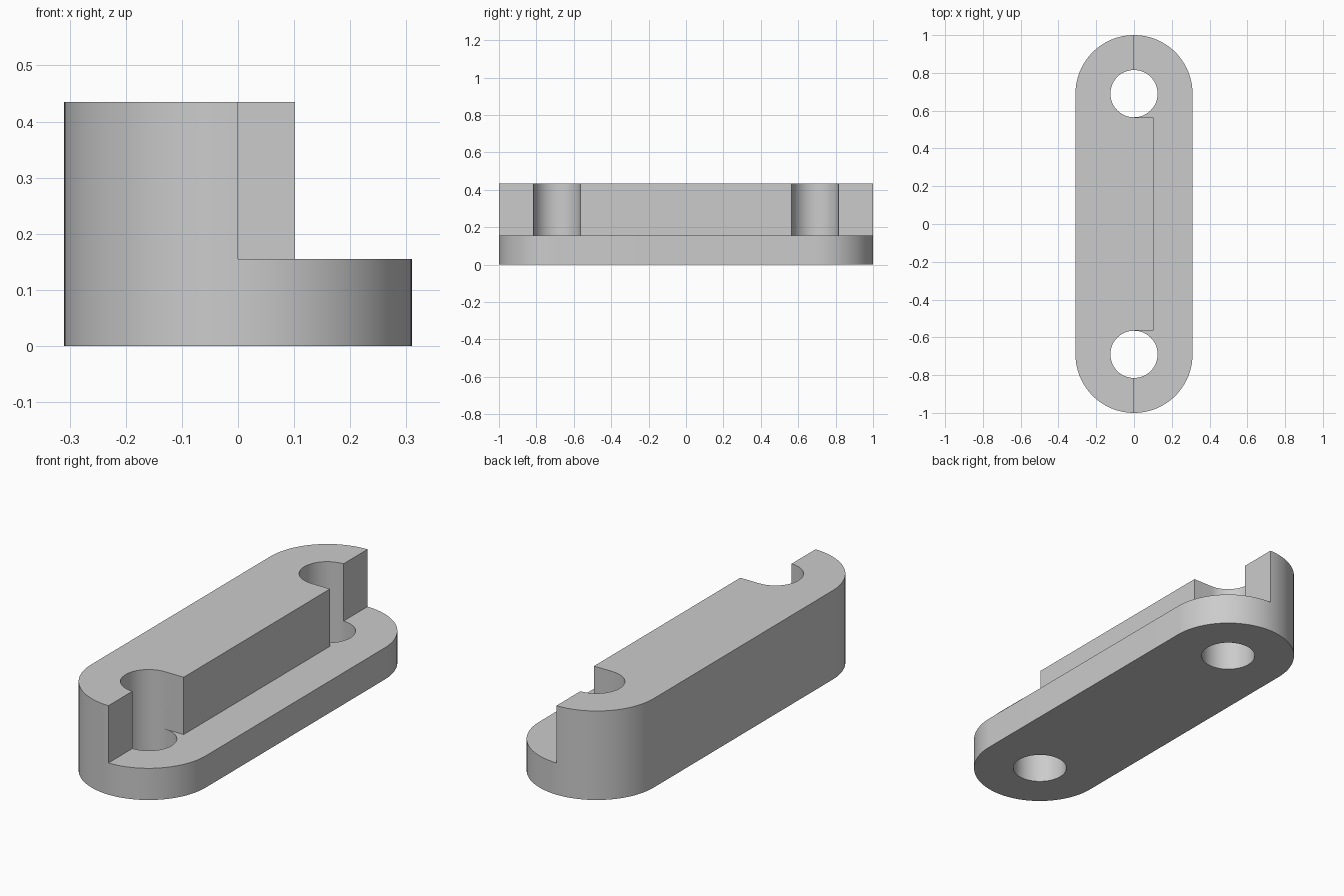
import bpy, bmesh
from math import sin, cos, pi, radians

if "Cube" in bpy.data.objects:
    bpy.data.objects.remove(bpy.data.objects["Cube"], do_unlink=True)

CENTRE, RADIUS, HOLE = 0.69, 0.31, 0.125   # plan sizes
LEDGE, TOP = 0.155, 0.435                  # heights
BLOCK = 0.102                              # how far the middle block reaches past x = 0
STEPS = 28

bm = bmesh.new()


def arc(c, r, side, t0, t1):
    ts = [t0 + (t1 - t0) * i / STEPS for i in range(STEPS + 1)]
    return [(side * r * sin(t), c - r * cos(t)) for t in ts]


def outer(side):
    return arc(-CENTRE, RADIUS, side, 0, pi / 2) + arc(CENTRE, RADIUS, side, pi / 2, pi)


def hole(c, side):
    return arc(c, HOLE, side, pi, 0)


def outline(side):
    # outer edge, back hole, block edge, front hole
    y = CENTRE - HOLE
    return outer(side) + hole(CENTRE, side) + [(BLOCK, y), (BLOCK, -y)] + hole(-CENTRE, side)


def cap(path, z):
    bm.faces.new([bm.verts.new((x, y, z)) for x, y in path])


def wall(path, z0, z1):
    for a, b in zip(path, path[1:]):
        bm.faces.new([bm.verts.new((*p, z)) for p, z in ((a, z0), (b, z0), (b, z1), (a, z1))])


# base: underside, outer rim and the two through holes
for side in (-1, 1):
    cap(outline(side), 0)
    wall(outer(side), 0, LEDGE)
    for c in (CENTRE, -CENTRE):
        wall(hole(c, side), 0, LEDGE)

# ledge on the left side, raised part on the right side
cap(outline(1), LEDGE)
raised = outline(-1)
cap(raised, TOP)
wall(raised + raised[:1], LEDGE, TOP)

# weld into one closed solid
bmesh.ops.remove_doubles(bm, verts=bm.verts, dist=1e-5)
bmesh.ops.recalc_face_normals(bm, faces=bm.faces)

mesh = bpy.data.meshes.new("stepped_link_plate")
bm.to_mesh(mesh)
bm.free()
plate = bpy.data.objects.new("stepped_link_plate", mesh)
bpy.context.collection.objects.link(plate)

# plain grey
grey = bpy.data.materials.new("light_grey")
grey.use_nodes = True
colour = (0.6, 0.6, 0.6, 1)
grey.diffuse_color = colour
grey.node_tree.nodes["Principled BSDF"].inputs["Base Color"].default_value = colour
mesh.materials.append(grey)

bpy.ops.object.select_all(action="DESELECT")
plate.select_set(True)
bpy.context.view_layer.objects.active = plate
bpy.ops.object.shade_smooth_by_angle(angle=radians(30))
